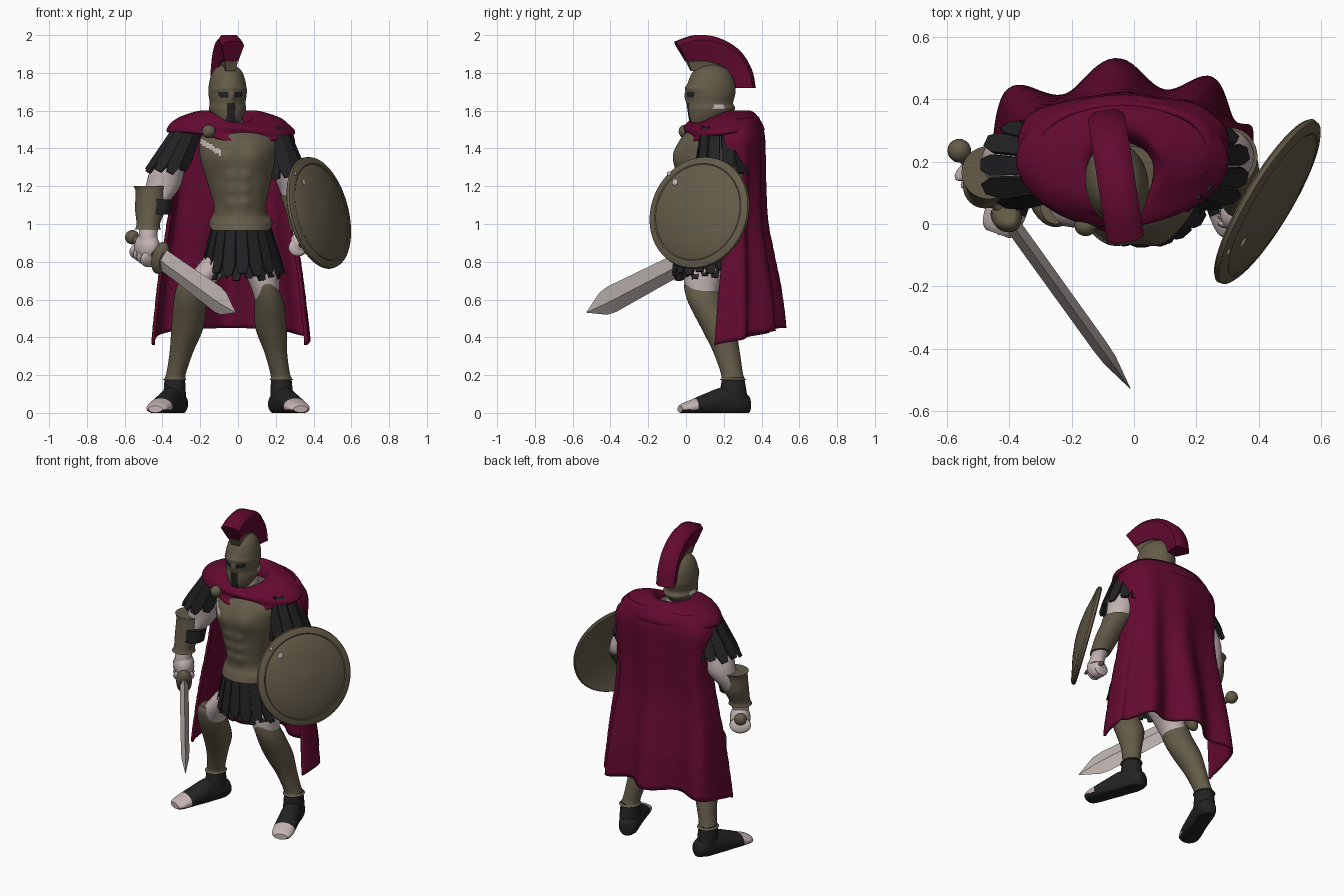
import bpy, bmesh
from math import sin, cos, pi, radians, exp, atan2, copysign
from mathutils import Vector, Matrix

if "Cube" in bpy.data.objects:
    bpy.data.objects.remove(bpy.data.objects["Cube"])


def material(name, rgb):
    m = bpy.data.materials.new(name)
    m.use_nodes = True
    m.diffuse_color = (*rgb, 1)
    m.node_tree.nodes["Principled BSDF"].inputs["Base Color"].default_value = (*rgb, 1)
    return m


BRONZE = material("bronze", (.128, .106, .066))
CRIMSON = material("crimson cloth", (.125, .003, .029))
BLACK = material("black leather", (.016, .016, .017))
SKIN = material("pale skin", (.55, .46, .45))
STEEL = material("steel", (.5, .44, .42))


def finish(name, bm, mats, rule=None, M=Matrix(), angle=40):
    """Colour faces by rule, place the mesh and shade it."""
    bmesh.ops.recalc_face_normals(bm, faces=bm.faces)
    for f in bm.faces:
        f.smooth = True
        if rule:
            f.material_index = rule(f.calc_center_median())
    bm.transform(M)
    me = bpy.data.meshes.new(name)
    bm.to_mesh(me)
    bm.free()
    me.set_sharp_from_angle(angle=radians(angle))
    for m in mats:
        me.materials.append(m)
    ob = bpy.data.objects.new(name, me)
    bpy.context.collection.objects.link(ob)
    return ob


def spline(pts, step):
    """Smooth interpolation through tuples."""
    out = []
    for i in range(len(pts) - 1):
        a, b, c, d = (pts[max(0, min(len(pts) - 1, i + k))] for k in (-1, 0, 1, 2))
        for s in range(step):
            t = s / step
            out.append([.5 * (2 * q + (r - p) * t + (2 * p - 5 * q + 4 * r - w) * t * t
                              + (3 * q - p - 3 * r + w) * t ** 3) for p, q, r, w in zip(a, b, c, d)])
    return out + [list(pts[-1])]


def loft(name, secs, mats, seg=32, step=4, M=Matrix(), deform=None, rule=None, cap=True, angle=40):
    """Skin elliptical rings given as (x, y, z, rx, ry)."""
    bm = bmesh.new()
    rings = []
    for x, y, z, rx, ry in spline(secs, step):
        ring = []
        for k in range(seg):
            a = 2 * pi * k / seg
            p = Vector((x + rx * cos(a), y + ry * sin(a), z))
            ring.append(bm.verts.new(deform(p) if deform else p))
        rings.append(ring)
    for r, s in zip(rings, rings[1:]):
        for k in range(seg):
            bm.faces.new((r[k], r[(k + 1) % seg], s[(k + 1) % seg], s[k]))
    if cap:
        bm.faces.new(rings[0])
        bm.faces.new(rings[-1])
    return finish(name, bm, mats, rule, M, angle)


def ball(name, c, scale, mat, rot=Matrix()):
    bm = bmesh.new()
    bmesh.ops.create_uvsphere(bm, u_segments=20, v_segments=12, radius=1)
    return finish(name, bm, [mat], M=Matrix.Translation(c) @ rot @ Matrix.Diagonal((*scale, 1)))


def frame(origin, zdir, xhint):
    """Matrix whose z axis follows zdir and whose x axis leans to xhint."""
    z = Vector(zdir).normalized()
    y = z.cross(Vector(xhint)).normalized()
    M = Matrix((y.cross(z), y, z)).transposed().to_4x4()
    M.translation = Vector(origin)
    return M


def strips(name, top, bottom, angles, w):
    """Leather strips hanging between two ellipses (x, y, z, rx, ry)."""
    for i, a in enumerate(angles):
        c, s = cos(radians(a)), sin(radians(a))
        p, q = (Vector((e[0] + e[3] * c, e[1] + e[4] * s, e[2])) for e in (top, bottom))
        M = frame(p, q - p, (-s, c, 0))
        L = (q - p).length * (1 + .05 * (i % 2) - .05 * s)
        bm = bmesh.new()
        outline = ((-.75, 0), (.75, 0), (1, .8), (.55, 1), (-.55, 1), (-1, .8))
        f = bm.faces.new([bm.verts.new((u * w, -.008, v * L)) for u, v in outline])
        ext = bmesh.ops.extrude_face_region(bm, geom=[f])["geom"]
        bmesh.ops.translate(bm, vec=(0, .016, 0), verts=[g for g in ext if isinstance(g, bmesh.types.BMVert)])
        finish(f"{name}_{i + 1}", bm, [BLACK], M=M)


# Cuirass with chest and stomach muscles, a flared hem and a pale polished streak
MUSCLES = [(sx * .085, 1.36, .075, .03) for sx in (-1, 1)]
MUSCLES += [(sx * .04, z, .032, .014) for sx in (-1, 1) for z in (1.25, 1.18, 1.11)]


def muscle(p):
    if p.y < .1:
        front = min(1, (.1 - p.y) / .08)
        p.y -= front * sum(a * exp(-((p.x - x) ** 2 + (p.z - z) ** 2) / r ** 2) for x, z, r, a in MUSCLES)
        if p.z < 1.1:
            p.z -= .04 * front * (1.1 - p.z) / .08
    return p


def streak(c):
    return int(c.y < .1 and abs(c.x + .145) < .055 and abs(c.z - 1.407 + .59 * (c.x + .145)) < .015)


loft("cuirass", [(.015, .1, 1.01, .168, .162), (.015, .1, 1.035, .158, .15), (.01, .1, 1.065, .138, .132),
                 (.01, .1, 1.12, .142, .135), (.005, .1, 1.22, .168, .145), (0, .1, 1.35, .2, .15),
                 (0, .12, 1.45, .2, .145), (-.02, .15, 1.53, .12, .1)],
     [BRONZE, SKIN], seg=96, step=10, deform=muscle, rule=streak)
loft("hips", [(.01, .1, 1.03, .13, .125), (.01, .1, .9, .16, .14), (.01, .1, .79, .16, .13)], [BLACK])
loft("neck", [(-.05, .15, 1.46, .085, .085), (-.055, .14, 1.64, .07, .075)], [SKIN])

# Skirt strips in two layers
strips("skirt_strip", (.015, .1, 1.01, .142, .132), (.025, .1, .75, .215, .165), range(-10, 350, 20), .034)
strips("under_skirt_strip", (.015, .1, .98, .135, .125), (.025, .1, .725, .195, .15), range(0, 360, 20), .03)

# Arms: skin, leather shoulder strips, bracers
loft("right_arm", [(-.27, .19, 1.47, .05, .06), (-.325, .19, 1.4, .075, .085), (-.375, .2, 1.28, .092, .09),
                   (-.4, .2, 1.19, .09, .085), (-.455, .16, 1.08, .065, .065), (-.475, .12, .96, .05, .052),
                   (-.475, .11, .9, .05, .05)], [SKIN])
loft("left_arm", [(.19, .19, 1.47, .05, .06), (.225, .19, 1.4, .075, .085), (.265, .205, 1.28, .085, .09),
                  (.305, .22, 1.16, .078, .08), (.33, .15, 1.05, .06, .065), (.335, .07, .95, .045, .05),
                  (.335, .05, .9, .042, .05)], [SKIN])
loft("right_bracer", [(-.465, .165, 1.2, .088, .085), (-.462, .16, 1.17, .08, .08), (-.465, .15, 1.08, .08, .078),
                      (-.475, .125, 1.0, .062, .065), (-.478, .12, .97, .07, .07)], [BRONZE])
loft("left_bracer", [(.308, .215, 1.15, .088, .094), (.315, .2, 1.12, .081, .088), (.33, .15, 1.05, .072, .078),
                     (.335, .085, .965, .058, .064)], [BRONZE])
loft("right_elbow_strap", [(-.415, .15, 1.13, .07, .07), (-.42, .14, 1.05, .063, .065)], [BLACK])
strips("right_shoulder_strip", (-.26, .185, 1.51, .075, .1), (-.37, .19, 1.29, .115, .135), range(48, 330, 33), .034)
strips("left_shoulder_strip", (.18, .185, 1.51, .075, .1), (.25, .19, 1.26, .11, .135), range(-150, 132, 33), .034)

# Legs: thighs, greaves and sandals, one side at a time
LEGS = {
    "left": ([(.09, .11, .9, .08, .11), (.12, .1, .78, .1, .115), (.145, .085, .66, .075, .09), (.16, .1, .56, .06, .07)],
             [(.145, .06, .7, .045, .06), (.15, .075, .665, .062, .085), (.165, .105, .58, .077, .092),
              (.175, .17, .45, .083, .09), (.2, .215, .32, .06, .07), (.225, .245, .2, .052, .058),
              (.23, .25, .175, .064, .07)], 1),
    "right": ([(-.04, .11, .9, .07, .11), (-.13, .1, .78, .085, .115), (-.22, .085, .66, .08, .09),
               (-.25, .1, .56, .065, .07)],
              [(-.25, .06, .7, .05, .06), (-.25, .075, .665, .075, .085), (-.255, .105, .58, .088, .092),
               (-.268, .17, .45, .085, .09), (-.3, .215, .32, .062, .07), (-.33, .245, .2, .052, .058),
               (-.335, .25, .175, .064, .07)], -1)}
FOOT = [(0, .04, -.092, .02, .03), (0, .045, -.08, .045, .05), (0, .05, -.03, .06, .07), (0, .055, .06, .06, .08),
        (0, .045, .15, .064, .06), (0, .032, .23, .066, .04), (0, .024, .28, .058, .028), (0, .02, .3, .04, .018)]


def sole(p):
    p.y = max(p.y, 0)
    return p


for side, (thigh, greave, sx) in LEGS.items():
    loft(side + "_thigh", thigh, [SKIN])
    loft(side + "_greave", greave, [BRONZE], step=5)
    ax = greave[-1][0]
    loft(side + "_sandal_shaft", [(ax, .25, .19, .052, .058), (ax, .25, .13, .058, .068), (ax, .25, .05, .058, .08)],
         [BLACK])
    M = frame((ax, .25, 0), (sx * .34, -.94, 0), (.94, sx * .34, 0))
    loft(side + "_sandal", FOOT, [BLACK, SKIN], M=M, deform=sole, step=6,
         rule=lambda c: int(c.z > .215 and c.y > .018))
    for i in range(5):
        ball(f"{side}_toe_{i + 1}", M @ Vector(((i - 2) * .023, .026, .284 - .005 * (i - 2) ** 2)),
             (.013, .018, .015), SKIN)

# Helmet, turned slightly to the left, with eye, mouth and ear openings
HEAD = Matrix.Translation((-.055, .13, 0)) @ Matrix.Rotation(radians(9), 4, "Z")


def nose(p):
    if p.y < 0:
        p.y -= .014 * exp(-(p.x / .018) ** 2) * exp(-((p.z - 1.67) / .05) ** 2)
        p.y -= .008 * exp(-((p.z - 1.725 + abs(p.x) * .15) / .012) ** 2)
    return p


def openings(c):
    eye = .016 < abs(c.x) < .065 and abs(c.z - 1.68 - abs(c.x) * .15) < .014
    mouth = abs(c.x) < .02 + .1 * max(0, 1.6 - c.z) and c.z < 1.64
    if c.y < -.03 and (eye or mouth):
        return 1
    return 2 if 0 < c.y < .06 and abs(c.z - 1.62) < .01 else 0


loft("helmet", [(0, -.03, 1.53, .055, .08), (0, -.01, 1.57, .082, .108), (0, .005, 1.61, .098, .126),
                (0, 0, 1.64, .094, .12), (0, .003, 1.7, .101, .13), (0, .005, 1.77, .091, .118),
                (0, .005, 1.82, .066, .086), (0, .005, 1.85, .015, .02)],
     [BRONZE, BLACK, SKIN], seg=80, step=9, M=HEAD, deform=nose, rule=openings)


def fin(name, outer, inner, wo, wi, mat):
    """Curved crest, wide along the top."""
    bm = bmesh.new()
    rings = []
    for (y, z), (v, w) in zip(spline(outer, 5), spline(inner, 5)):
        mid = (y * .8 + v * .2, z * .8 + w * .2)
        rings.append([bm.verts.new((x, a - .13, b)) for x, a, b in (
            (-wi, v, w), (wi, v, w), (wo, *mid), (wo * .6, y, z), (-wo * .6, y, z), (-wo, *mid))])
    for r, s in zip(rings, rings[1:]):
        for k in range(6):
            bm.faces.new((r[k], r[k - 1], s[k - 1], s[k]))
    bm.faces.new(rings[0])
    bm.faces.new(rings[-1])
    finish(name, bm, [mat], M=HEAD, angle=50)


CREST_BASE = [(.0, 1.86), (.06, 1.865), (.13, 1.858), (.2, 1.83), (.242, 1.78), (.262, 1.72)]
fin("crest", [(-.06, 1.965), (.05, 2.0), (.17, 1.985), (.28, 1.92), (.345, 1.82), (.367, 1.72)], CREST_BASE,
    .06, .036, CRIMSON)
fin("crest_holder", [(y, z + .008) for y, z in CREST_BASE], [(y * .8 + .026, z - .05) for y, z in CREST_BASE],
    .034, .026, BRONZE)


# Cloak: mantle gathered over the shoulders and a long wavy sheet behind
def folds(p):
    a = atan2(p.y - .2, p.x + .04)
    front = max(0, cos(a + 1.15)) ** 2
    p.z -= .065 * front
    p.x -= (p.x + .04) * .14 * max(0, -sin(a))
    out = .011 * (.15 + front) * sin(80 * p.z + 6 * p.x)
    return p + Vector((cos(a), sin(a), 0)) * out


loft("mantle", [(-.035, .16, 1.52, .1, .1), (-.035, .165, 1.59, .115, .125), (-.04, .18, 1.6, .16, .16),
                (-.04, .19, 1.57, .265, .19), (-.04, .195, 1.525, .325, .212), (-.04, .195, 1.49, .34, .218),
                (-.04, .195, 1.48, .31, .19)], [CRIMSON], seg=72, step=6, deform=folds, cap=False, angle=70)
ball("cloak_brooch", (-.155, -.005, 1.49), (.036, .034, .036), BRONZE)

bm = bmesh.new()
NU, NV = 80, 40
# Columns: centre x, half width, side y, depth
DRAPE = spline([(-.035, .27, .22, .165), (-.035, .335, .25, .165), (-.035, .33, .258, .158), (-.035, .325, .258, .155),
                (-.04, .345, .25, .165), (-.042, .375, .245, .195), (-.043, .4, .24, .23), (-.043, .42, .235, .25)], 10)
for j in range(NV + 1):
    v = j / NV
    cx, hw, ys, dp = DRAPE[round(v ** .8 * (len(DRAPE) - 1))]
    for i in range(NU + 1):
        u = 2 * i / NU - 1
        a = radians(102) * u
        wave = .045 * v ** 1.3 * cos(2 * pi * u / (.56 if u < 0 else .42)) * min(1, 2.2 - 2 * abs(u))
        wave += .006 * v * sin(19 * u + 3 * v)
        back = copysign(abs(cos(a)) ** .75, cos(a))
        bm.verts.new((cx + (hw + wave * .3) * sin(a), ys + dp * back + wave,
                      1.57 - .02 * u * u + v * (.45 - .07 * u * u - 1.57)))
bm.verts.ensure_lookup_table()
for j in range(NV):
    for i in range(NU):
        k = j * (NU + 1) + i
        bm.faces.new([bm.verts[n] for n in (k, k + 1, k + NU + 2, k + NU + 1)])
cape = finish("cape", bm, [CRIMSON], angle=80)
cape.modifiers.new("thickness", "SOLIDIFY").thickness = .016

# Sword and the fist that holds it
POMMEL, TIP = Vector((-.56, .235, .93)), Vector((-.01, -.53, .53))
SWORD = frame(POMMEL, TIP - POMMEL, (0, 0, 1))
loft("sword_blade", [(0, 0, .28, .06, .026), (0, 0, .45, .062, .026), (0, 0, .84, .073, .025), (0, 0, .9, .064, .022),
                     (0, 0, 1.02, .001, .001)], [STEEL], seg=4, step=1, M=SWORD, angle=10)
loft("sword_grip", [(0, 0, 0, .02, .02), (0, 0, .28, .02, .02)], [BRONZE], seg=16, M=SWORD)
loft("sword_guard", [(0, 0, .24, .03, .03), (0, 0, .265, .085, .045), (0, 0, .295, .085, .045), (0, 0, .315, .06, .03)],
     [BRONZE], M=SWORD)
ball("sword_pommel", POMMEL, (.038, .038, .038), BRONZE)
GRIP = SWORD.to_3x3().to_4x4()
ball("right_fist", SWORD @ Vector((.005, 0, .145)), (.08, .062, .08), SKIN, GRIP)
ball("left_fist", (.325, .035, .895), (.05, .06, .065), SKIN)
for i in range(4):
    ball(f"right_finger_{i + 1}", SWORD @ Vector((-.04, 0, .09 + i * .036)), (.048, .064, .022), SKIN, GRIP)
    ball(f"left_finger_{i + 1}", (.315, i * .024, .875), (.048, .016, .045), SKIN)

# Round shield: dished disc with a raised rim, pale worn spots and a hand grip
SHIELD = frame((.43, .07, 1.06), (.84, -.5, .22), (0, 0, 1))
DISC = [(.03, .005), (.025, .15), (0, .26), (-.015, .295), (-.008, .303), (.006, .3), (.014, .285), (.018, .264),
        (.015, .258), (.021, .248), (.043, .15), (.054, .07), (.058, .005)]
loft("shield", [(0, 0, z, r, r) for z, r in DISC], [BRONZE], seg=72, step=1, M=SHIELD, angle=30)
for i, (spot, size) in enumerate((((.36, -.065, 1.225), .018), ((.295, -.085, 1.265), .012))):
    local = SHIELD.inverted() @ Vector(spot)
    local.z = .033 if i == 0 else .019
    ball(f"shield_spot_{i + 1}", SHIELD @ local, (size, size, .0045), SKIN, SHIELD.to_3x3().to_4x4())
ball("shield_grip", (.335, .03, .89), (.018, .09, .018), BRONZE)
